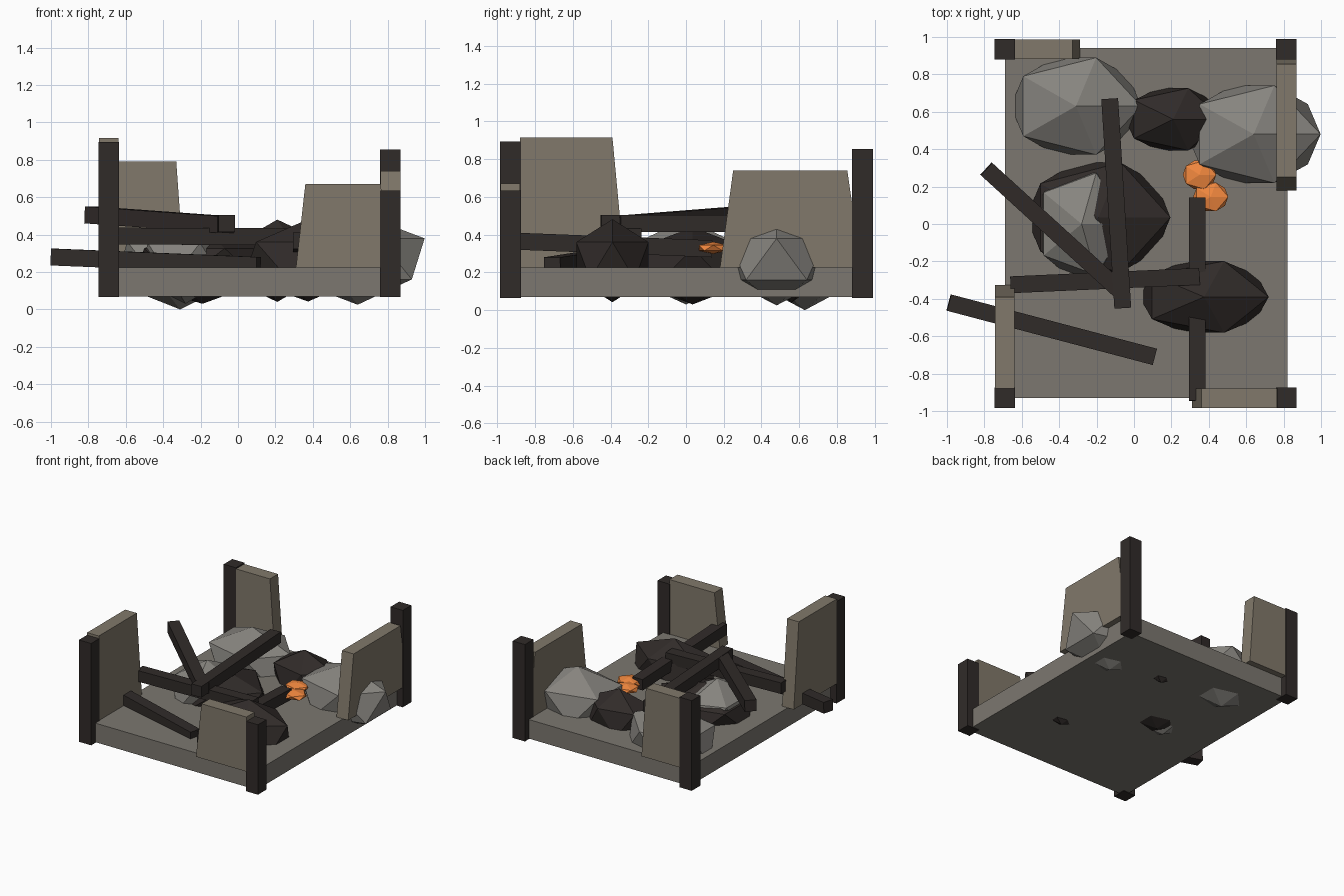
import bpy, bmesh
from mathutils import Vector, Matrix

if "Cube" in bpy.data.objects:
    bpy.data.objects.remove(bpy.data.objects["Cube"])


def material(name, rgb):
    m = bpy.data.materials.new(name)
    m.diffuse_color = (*rgb, 1)
    m.use_nodes = True
    m.node_tree.nodes["Principled BSDF"].inputs["Base Color"].default_value = m.diffuse_color
    return m


PLASTER = material("plaster", (0.22, 0.19, 0.145))
FLOOR = material("floor_stone", (0.2, 0.185, 0.16))
RUBBLE = material("grey_rubble", (0.24, 0.23, 0.21))
CHAR = material("charred", (0.03, 0.024, 0.022))
EMBER = material("ember_orange", (0.9, 0.25, 0.05))


def finish(bm, name, mat):
    bmesh.ops.recalc_face_normals(bm, faces=bm.faces)
    me = bpy.data.meshes.new(name)
    bm.to_mesh(me)
    bm.free()
    me.materials.append(mat)
    ob = bpy.data.objects.new(name, me)
    bpy.context.collection.objects.link(ob)
    return ob


def box(name, lo, hi, mat):
    bm = bmesh.new()
    lo, hi = Vector(lo), Vector(hi)
    bmesh.ops.create_cube(bm, size=1, matrix=Matrix.Translation((lo + hi) / 2)
                          @ Matrix.Diagonal((*(hi - lo), 1)))
    return finish(bm, name, mat)


def beam(name, a, b, mat, w=0.09):
    a, b = Vector(a), Vector(b)
    d = b - a
    side = d.cross((0, 0, 1)).normalized()
    up = side.cross(d).normalized()
    rot = Matrix((side, d.normalized(), up)).transposed().to_4x4()
    bm = bmesh.new()
    bmesh.ops.create_cube(bm, size=1, matrix=Matrix.Translation((a + b) / 2) @ rot
                          @ Matrix.Diagonal((w, d.length, w, 1)))
    return finish(bm, name, mat)


def rock(name, c, r, mat):
    bm = bmesh.new()
    bmesh.ops.create_icosphere(bm, subdivisions=1, radius=1,
                               matrix=Matrix.Translation(c) @ Matrix.Diagonal((*r, 1)))
    return finish(bm, name, mat)


def wall(name, axis, at, base, top, z1, mat, z0=0.225, t=0.105):
    """Tapered wall stub running along an axis, centred at 'at' on the other."""
    prof = [(base[0], z0), (base[1], z0), (top[1], z1), (top[0], z1)]
    bm = bmesh.new()
    vs = [bm.verts.new((u, at - t / 2, z) if axis == "x" else (at - t / 2, u, z))
          for u, z in prof]
    f = bm.faces.new(vs)
    ext = bmesh.ops.extrude_face_region(bm, geom=[f])["geom"]
    move = (0, t, 0) if axis == "x" else (t, 0, 0)
    bmesh.ops.translate(bm, vec=move,
                        verts=[g for g in ext if isinstance(g, bmesh.types.BMVert)])
    return finish(bm, name, mat)


# Floor slab
box("floor_slab", (-0.69, -0.93, 0.07), (0.82, 0.94, 0.225), FLOOR)

# Corner posts, broken at different heights
for label, x, y, h in [("front_left", -0.69, -0.93, 0.895), ("front_right", 0.815, -0.93, 0.635),
                       ("back_left", -0.69, 0.935, 0.80), ("back_right", 0.815, 0.935, 0.855)]:
    box("post_" + label, (x - 0.055, y - 0.055, 0.065), (x + 0.055, y + 0.055, h), CHAR)

# Wall stubs
wall("wall_front", "x", -0.932, (0.31, 0.78), (0.36, 0.765), 0.67, PLASTER)
wall("wall_back", "x", 0.935, (-0.66, -0.29), (-0.64, -0.33), 0.79, PLASTER)
wall("wall_left", "y", -0.692, (-0.89, -0.325), (-0.88, -0.39), 0.915, PLASTER)
wall("wall_right", "y", 0.815, (0.18, 0.93), (0.25, 0.855), 0.74, PLASTER)

# Rubble heaps
rock("rubble_back_left", (-0.31, 0.63, 0.25), (0.39, 0.305, 0.25), RUBBLE)
rock("rubble_middle", (-0.28, 0.0, 0.255), (0.28, 0.32, 0.225), RUBBLE)
rock("rubble_right", (0.64, 0.48, 0.27), (0.40, 0.306, 0.245), RUBBLE)
rock("ash_middle", (-0.19, 0.035, 0.235), (0.43, 0.345, 0.205), CHAR)
rock("ash_back", (0.21, 0.56, 0.26), (0.29, 0.195, 0.22), CHAR)
rock("ash_front", (0.375, -0.39, 0.262), (0.386, 0.225, 0.22), CHAR)

# Fallen roof beams
beam("beam_long", (-0.13, 0.67, 0.46), (-0.06, -0.45, 0.46), CHAR)
beam("beam_diagonal", (-0.79, 0.295, 0.505), (-0.05, -0.38, 0.452), CHAR)
beam("beam_cross", (-0.66, -0.325, 0.392), (0.35, -0.28, 0.388), CHAR)
beam("beam_low", (-0.99, -0.42, 0.28), (0.11, -0.71, 0.235), CHAR)
beam("beam_right", (0.338, -0.945, 0.367), (0.338, 0.14, 0.325), CHAR)

# Glowing embers
rock("ember_back", (0.35, 0.263, 0.335), (0.10, 0.09, 0.032), EMBER)
rock("ember_front", (0.41, 0.145, 0.33), (0.105, 0.09, 0.032), EMBER)
